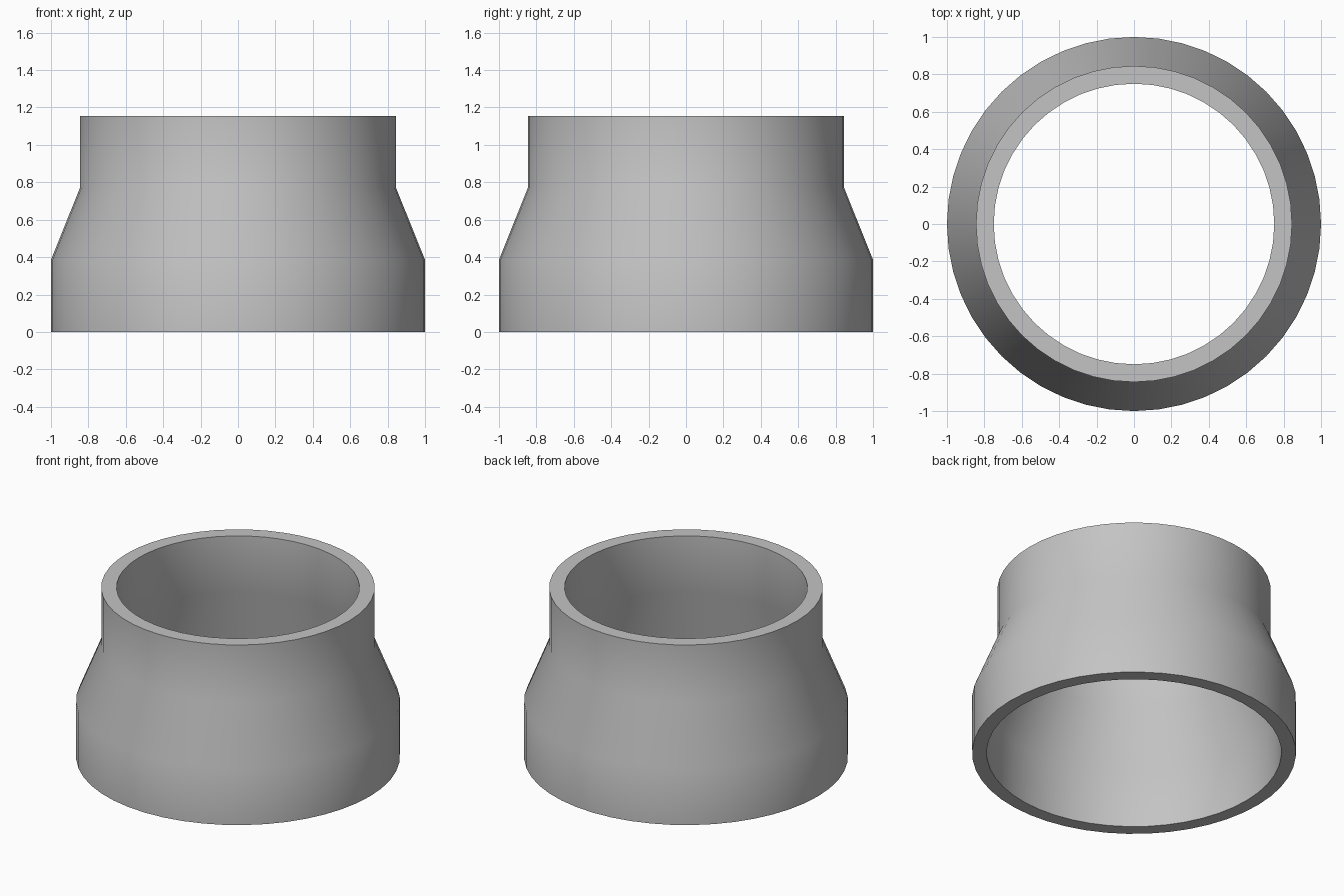
import bpy, bmesh
from math import cos, sin, tau

cube = bpy.data.objects.get("Cube")
if cube:
    bpy.data.objects.remove(cube, do_unlink=True)

# Single grey material
grey = bpy.data.materials.new("light grey")
grey.use_nodes = True
colour = (0.55, 0.55, 0.55, 1)
grey.diffuse_color = colour
grey.node_tree.nodes["Principled BSDF"].inputs["Base Color"].default_value = colour

# Closed wall section (radius, height): outside going up, inside going down
SIDES = 48
section = [(1.0, 0), (1.0, 0.385), (0.845, 0.77), (0.845, 1.155),
           (0.75, 1.155), (0.75, 0.77), (0.91, 0.385), (0.91, 0)]

# Revolve the section into a hollow tapered pipe
bm = bmesh.new()
rings = [[bm.verts.new((r * cos(tau * i / SIDES), r * sin(tau * i / SIDES), z))
          for i in range(SIDES)] for r, z in section]
for k, low in enumerate(rings):
    high = rings[(k + 1) % len(rings)]
    for i in range(SIDES):
        j = (i + 1) % SIDES
        bm.faces.new((low[i], low[j], high[j], high[i]))
bmesh.ops.recalc_face_normals(bm, faces=bm.faces)

mesh = bpy.data.meshes.new("pipe_reducer")
bm.to_mesh(mesh)
bm.free()
mesh.materials.append(grey)
reducer = bpy.data.objects.new("pipe_reducer", mesh)
bpy.context.collection.objects.link(reducer)

# Smooth walls with crisp rims
bpy.ops.object.select_all(action="DESELECT")
reducer.select_set(True)
bpy.context.view_layer.objects.active = reducer
bpy.ops.object.shade_smooth_by_angle(angle=0.6)
